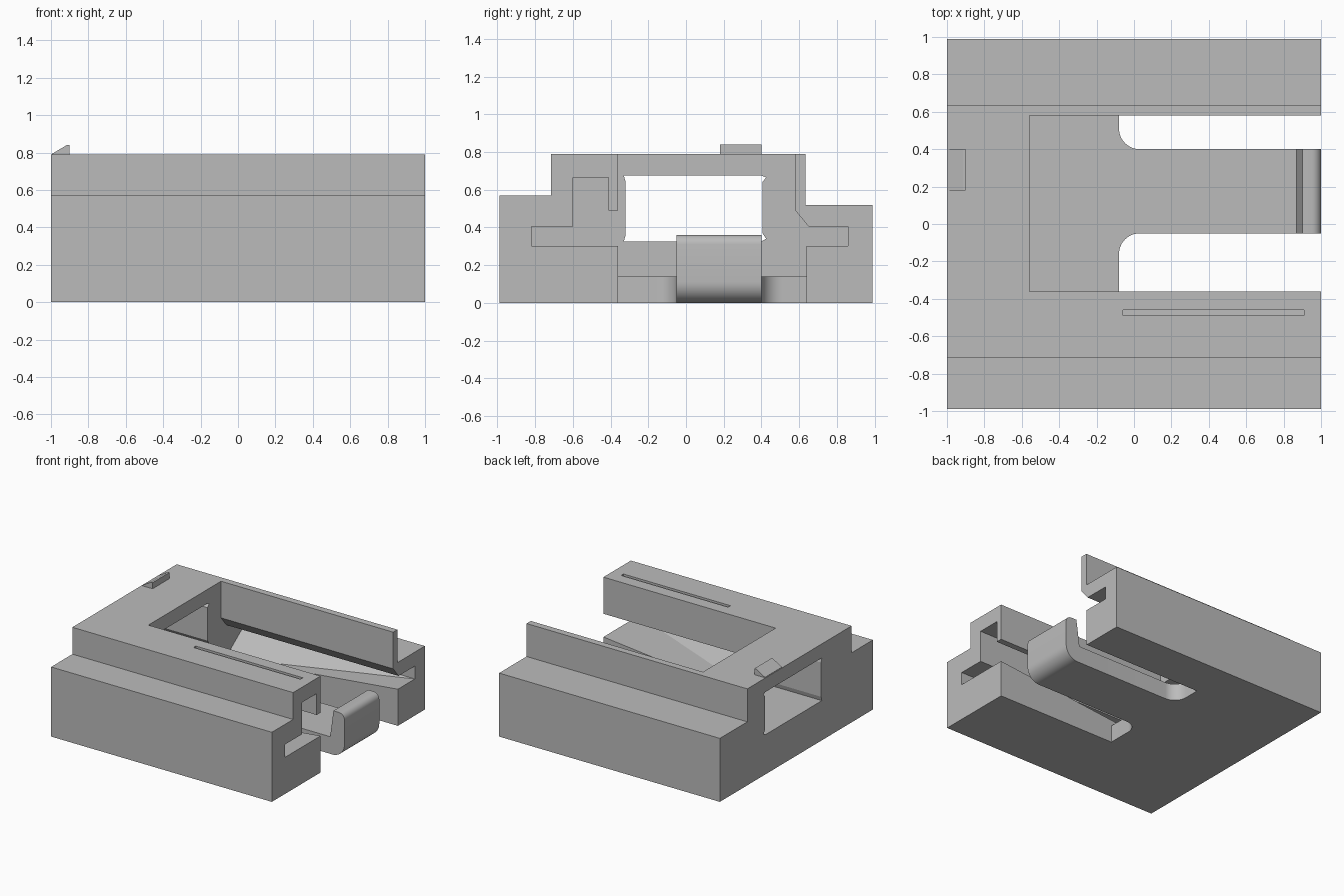
import bpy, bmesh
from math import sin, cos, pi
from mathutils import Vector

cube = bpy.data.objects.get("Cube")
if cube:
    bpy.data.objects.remove(cube, do_unlink=True)

grey = bpy.data.materials.new("plain grey")
grey.use_nodes = True
colour = (0.5, 0.5, 0.5, 1)
grey.diffuse_color = colour
grey.node_tree.nodes["Principled BSDF"].inputs["Base Color"].default_value = colour


def loft(name, start, end):
    """Join two matching closed outlines into a capped solid."""
    bm = bmesh.new()
    a = [bm.verts.new(p) for p in start]
    b = [bm.verts.new(p) for p in end]
    bm.faces.new(a)
    bm.faces.new(b[::-1])
    for i in range(len(a)):
        j = (i + 1) % len(a)
        if abs((start[i] - start[j]).cross(end[i] - end[j]).length) < 1e-6:
            bm.faces.new((a[i], b[i], b[j], a[j]))
        else:
            # twisted side: split along a fixed diagonal
            bm.faces.new((a[i], b[i], b[j]))
            bm.faces.new((a[i], b[j], a[j]))
    bmesh.ops.recalc_face_normals(bm, faces=bm.faces)
    mesh = bpy.data.meshes.new(name)
    bm.to_mesh(mesh)
    bm.free()
    mesh.materials.append(grey)
    obj = bpy.data.objects.new(name, mesh)
    bpy.context.collection.objects.link(obj)
    return obj


def prism(name, outline, axis, low, high):
    """Extrude a 2D outline along one axis."""
    def place(p, d):
        c = list(p)
        c.insert(axis, d)
        return Vector(c)
    return loft(name, [place(p, low) for p in outline], [place(p, high) for p in outline])


def rect(u0, u1, v0, v1):
    return [(u0, v0), (u1, v0), (u1, v1), (u0, v1)]


def arc(u, v, r, start, stop, n=12):
    return [(u + r * cos(start + (stop - start) * i / n),
             v + r * sin(start + (stop - start) * i / n)) for i in range(n + 1)]


def cut(obj, cutter):
    mod = obj.modifiers.new("cut", "BOOLEAN")
    mod.operation = "DIFFERENCE"
    mod.solver = "EXACT"
    mod.object = cutter
    cutter.hide_render = True
    cutter.hide_set(True)
    cutter.display_type = "WIRE"


def smooth(obj):
    bpy.ops.object.select_all(action="DESELECT")
    obj.select_set(True)
    bpy.context.view_layer.objects.active = obj
    bpy.ops.object.shade_smooth_by_angle(angle=pi / 6)


WALL, FLOOR, SHELF = -0.56, 0.14, 0.3

# closed end with a window whose corners are relieved
end_wall = prism("end_wall", [(-.99, 0), (.99, 0), (.99, .52), (.635, .52), (.635, .79),
                              (-.715, .79), (-.715, .57), (-.99, .57)], 0, -1, WALL)
window = prism("window_cutter", [(-.33, .325), (.4, .325), (.425, .34), (.405, .37),
                                 (.405, .64), (.425, .665), (.4, .675), (-.33, .675),
                                 (-.32, .64), (-.32, .36)], 0, -1.1, WALL + .1)
cut(end_wall, window)


# side rails: the shelf of each groove dips down to the floor at the wall
def rail(name, profile):
    start = [Vector((WALL, y, FLOOR if i == 1 else z)) for i, (y, z) in enumerate(profile)]
    return loft(name, start, [Vector((1, y, z)) for y, z in profile])


front_rail = rail("front_rail", [(-.36, 0), (-.36, SHELF), (-.82, SHELF), (-.82, .405),
                                 (-.6, .405), (-.6, .665), (-.41, .665), (-.41, .49),
                                 (-.36, .49), (-.36, .79), (-.715, .79), (-.715, .57),
                                 (-.99, .57), (-.99, 0)])
rail("back_rail", [(.64, 0), (.64, SHELF), (.86, SHELF), (.86, .405), (.65, .405),
                   (.58, .49), (.58, .79), (.635, .79), (.635, .52), (.99, .52), (.99, 0)])

# narrow slit through the top of the front rail
slit = prism("slit_cutter", rect(-.06, .91, -.49, -.46), 2, .6, .9)
cut(front_rail, slit)

# floor with a spring tongue between two rounded slots
R = 0.11
outline = [(WALL, -.36), (-.08, -.36)]
outline += arc(-.08 + R, -.05 - R, R, pi, pi / 2)
outline += [(.85, -.05), (.85, .4)]
outline += arc(-.08 + R, .4 + R, R, -pi / 2, -pi)
outline += [(-.08, .64), (WALL, .64)]
smooth(prism("floor_and_tongue", outline, 2, 0, FLOOR))

# upturned tip of the tongue
tip = [(.85, 0)] + arc(.89, .11, .11, -pi / 2, 0)
tip += arc(.95, .31, .05, 0, pi / 2, 6)
tip += [(.9, .36), (.87, FLOOR), (.85, FLOOR)]
smooth(prism("tongue_tip", tip, 1, -.05, .4))

# small wedge catch on the top
prism("top_catch", [(-.995, .785), (-.9, .785), (-.9, .84), (-.915, .84), (-.995, .793)], 1, .18, .4)
